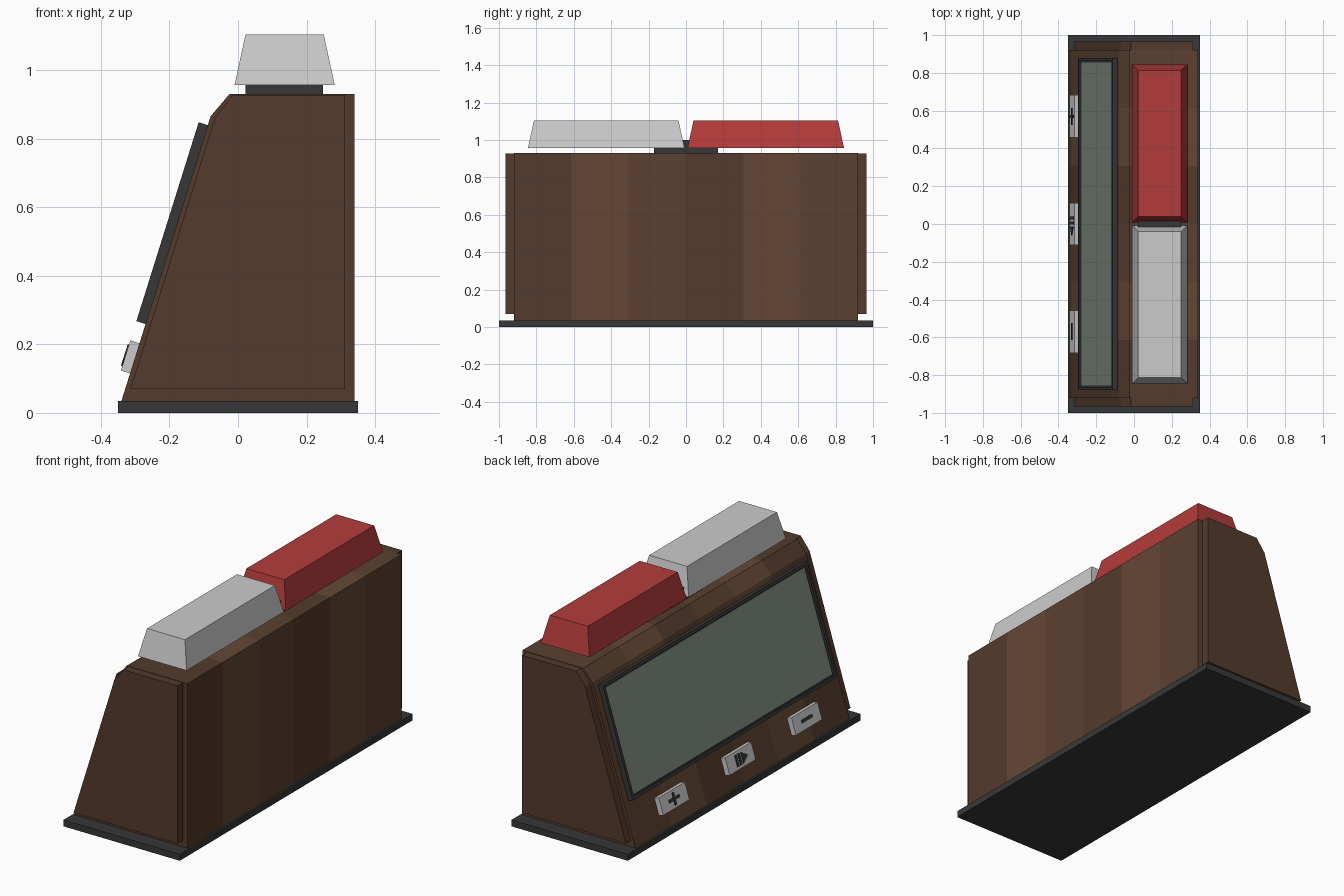
import bpy, bmesh
from mathutils import Vector

if "Cube" in bpy.data.objects:
    bpy.data.objects.remove(bpy.data.objects["Cube"])


def material(name, rgb):
    # colours are given as seen on screen, converted to linear
    m = bpy.data.materials.new(name)
    m.diffuse_color = [(c / 255) ** 2.2 for c in rgb] + [1]
    m.use_nodes = True
    m.node_tree.nodes["Principled BSDF"].inputs["Base Color"].default_value = m.diffuse_color
    return m


DARK = material("dark_plastic", (58, 58, 58))
WOOD = [material("wood_dark", (84, 61, 48)), material("wood_light", (100, 73, 56)),
        material("wood_mid", (91, 67, 52))]
GREY = material("light_grey", (195, 195, 195))
RED = material("red", (178, 62, 62))
GLASS = material("screen_green", (125, 138, 125))


def loft(name, rings, mats, recess=None):
    """Skin a row of rings, cap both ends; mats cycle along the segments."""
    bm = bmesh.new()
    vs = [[bm.verts.new(p) for p in r] for r in rings]
    n = len(rings[0])
    bm.faces.new(vs[0])
    last = bm.faces.new(vs[-1])
    last.material_index = (len(rings) - 2) % len(mats)
    for k in range(len(rings) - 1):
        for i in range(n):
            j = (i + 1) % n
            f = bm.faces.new((vs[k][i], vs[k][j], vs[k + 1][j], vs[k + 1][i]))
            f.material_index = k % len(mats)
    bmesh.ops.recalc_face_normals(bm, faces=bm.faces)
    if recess:
        width, depth = recess
        bmesh.ops.inset_region(bm, faces=[last], thickness=width)
        step = -last.normal * depth
        rim = bmesh.ops.extrude_discrete_faces(bm, faces=[last])["faces"]
        bmesh.ops.translate(bm, vec=step, verts=rim[0].verts)
    me = bpy.data.meshes.new(name)
    bm.to_mesh(me)
    bm.free()
    for m in mats:
        me.materials.append(m)
    ob = bpy.data.objects.new(name, me)
    bpy.context.collection.objects.link(ob)
    return ob


def rect(x0, x1, y0, y1, z):
    return [(x0, y0, z), (x1, y0, z), (x1, y1, z), (x0, y1, z)]


def box(name, x, y, z, mat):
    return loft(name, [rect(*x, *y, z[0]), rect(*x, *y, z[1])], [mat])


# sloped face frame: y sideways, d up the slope, h out from it
FOOT = Vector((-0.34, 0, 0.035))
UP = Vector((0.26, 0, 0.83)).normalized()
OUT = Vector((-UP.z, 0, UP.x))


def on_slope(name, outline, h0, h1, mat, recess=None):
    rings = [[FOOT + UP * d + OUT * h + Vector((0, y, 0)) for y, d in outline] for h in (h0, h1)]
    return loft(name, rings, [mat], recess)


def slab(y0, y1, d0, d1):
    return [(y0, d0), (y1, d0), (y1, d1), (y0, d1)]


# base plate
box("base_plate", (-0.35, 0.35), (-1, 1), (0, 0.035), DARK)

# planked wooden body
body = [(-0.34, 0.035), (0.34, 0.035), (0.34, 0.93), (-0.025, 0.93), (-0.08, 0.865)]
loft("wooden_body", [[(x, -0.92 + k * 1.84 / 6, z) for x, z in body] for k in range(7)], WOOD)

# raised end panels
panel = [(-0.314, 0.07), (0.312, 0.07), (0.312, 0.928), (-0.015, 0.928), (-0.068, 0.86)]
for side, s in (("left", 1), ("right", -1)):
    loft(side + "_end_panel", [[(x, s * y, z) for x, z in panel] for y in (0.92, 0.965)], [WOOD[0]])

# display
on_slope("screen_frame", slab(-0.88, 0.88, 0.235, 0.843), 0, 0.028, DARK, (0.024, 0.012))
on_slope("screen", slab(-0.856, 0.856, 0.259, 0.819), 0.012, 0.018, GLASS)

# small buttons with raised symbols
for label, y in (("plus", 0.57), ("pause", 0.0), ("minus", -0.57)):
    on_slope(label + "_button", slab(y - 0.112, y + 0.112, 0.084, 0.176), 0, 0.028, GREY)
mid, lo, hi = 0.13, 0.0275, 0.032
w, t = 0.045, 0.008
plus = [(-t, -w + 0.012), (t, -w + 0.012), (t, -t), (w, -t), (w, t), (t, t), (t, w - 0.012),
        (-t, w - 0.012), (-t, t), (-w, t), (-w, -t), (-t, -t)]
on_slope("plus_symbol", [(0.57 + a, mid + b) for a, b in plus], lo, hi, DARK)
on_slope("minus_symbol", slab(-0.57 - w, -0.57 + w, mid - t, mid + t), lo, hi, DARK)
for i, y in enumerate((0.032, 0.006)):
    on_slope(f"pause_bar_{i + 1}", slab(y - 0.008, y + 0.008, mid - 0.03, mid + 0.03), lo, hi, DARK)
on_slope("play_symbol", [(-0.012, mid - 0.03), (-0.012, mid + 0.03), (-0.06, mid)], lo, hi, DARK)

# pivot under the two large keys
box("key_pivot", (0.022, 0.248), (-0.17, 0.17), (0.93, 0.957), DARK)
box("key_divider", (0.022, 0.248), (-0.015, 0.015), (0.957, 1.0), DARK)

# large tapered keys
for label, s, m in (("grey", -1, GREY), ("red", 1, RED)):
    loft(label + "_key", [rect(-0.01, 0.282, s * 0.008, s * 0.845, 0.957),
                          rect(0.022, 0.25, s * 0.04, s * 0.813, 1.104)], [m])
